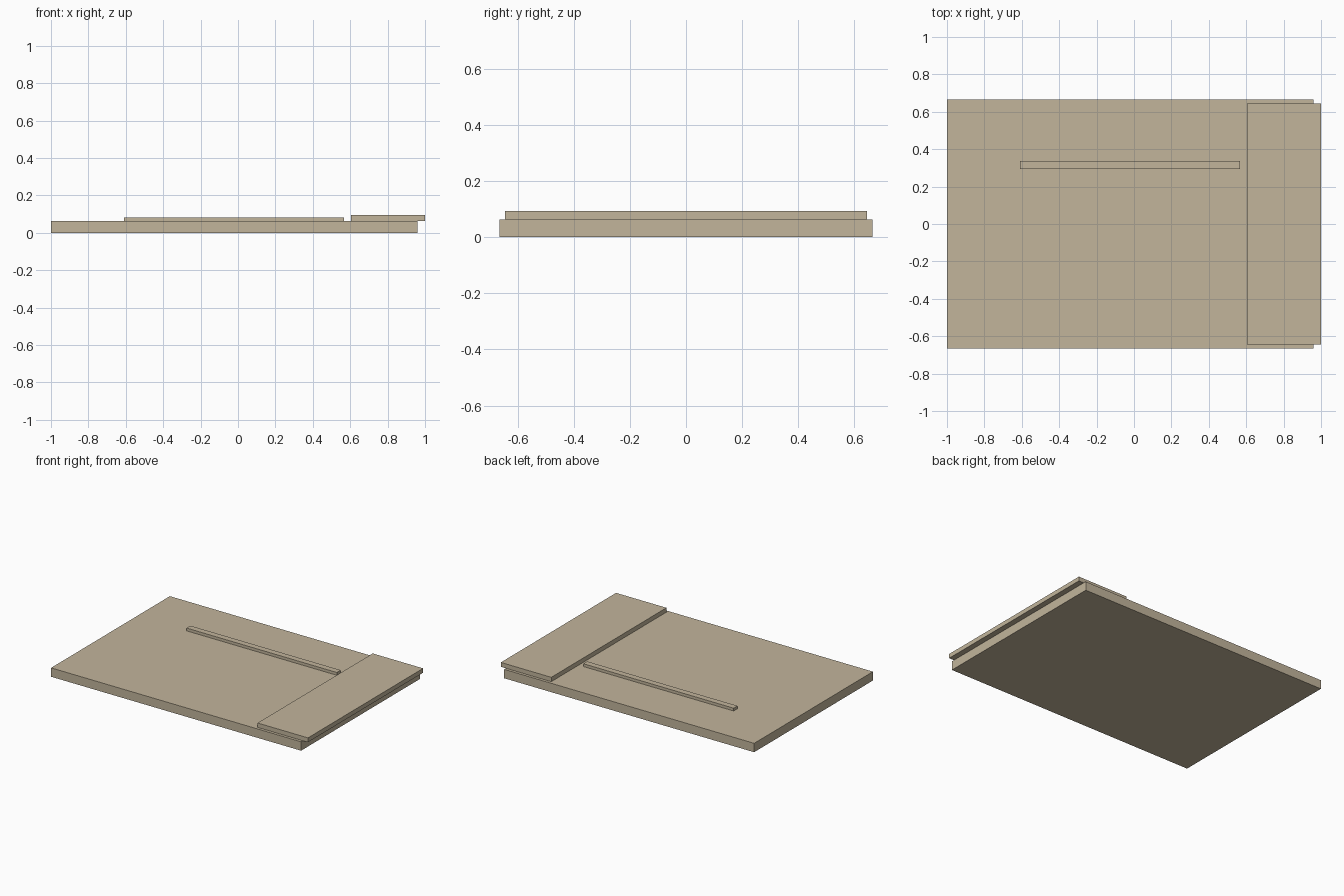
import bpy
import bmesh

default = bpy.data.objects.get("Cube")
if default:
    bpy.data.objects.remove(default, do_unlink=True)

# Single matt beige finish
beige = bpy.data.materials.new("warm beige")
beige.use_nodes = True
colour = (0.54, 0.46, 0.33, 1)
beige.diffuse_color = colour
beige.node_tree.nodes["Principled BSDF"].inputs["Base Color"].default_value = colour


def box(name, x, y, z):
    """Flat-faced box spanning the (min, max) range on each axis."""
    bm = bmesh.new()
    bmesh.ops.create_cube(bm, size=1)
    spans = (x, y, z)
    bmesh.ops.scale(bm, vec=[b - a for a, b in spans], verts=bm.verts)
    bmesh.ops.translate(bm, vec=[(a + b) / 2 for a, b in spans], verts=bm.verts)
    mesh = bpy.data.meshes.new(name)
    bm.to_mesh(mesh)
    bm.free()
    mesh.materials.append(beige)
    obj = bpy.data.objects.new(name, mesh)
    bpy.context.collection.objects.link(obj)
    return obj


slab_top = 0.063

# Broad base slab
box("base_slab", (-1, 0.96), (-0.665, 0.665), (0, slab_top))
# Raised plate overhanging the left end
box("end_plate", (0.605, 1), (-0.645, 0.645), (slab_top, 0.094))
# Thin rail running along the slab
box("long_rail", (-0.61, 0.568), (0.295, 0.338), (slab_top, 0.083))
